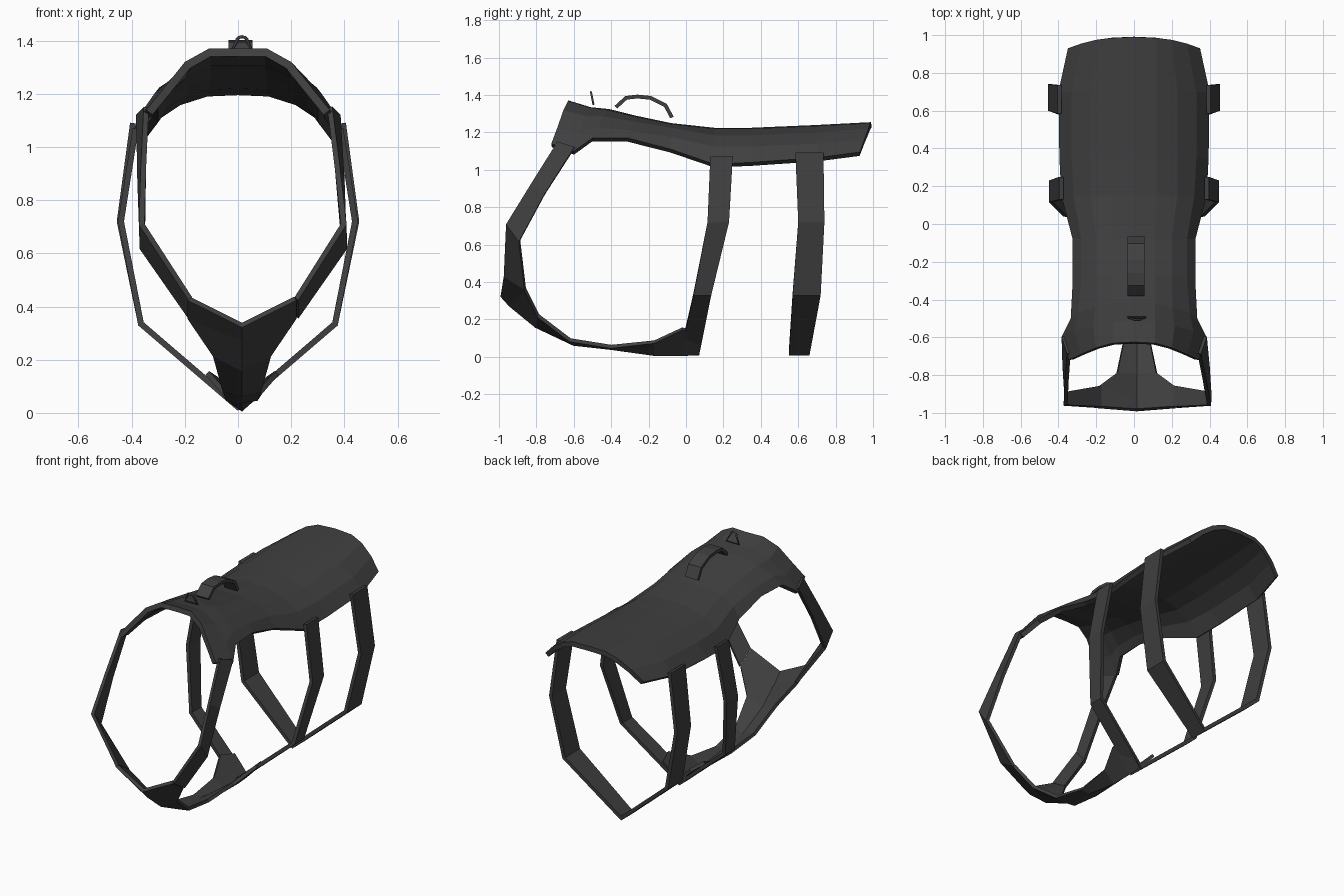
import bpy
import math

webbing = bpy.data.materials.new("charcoal_webbing")
webbing.diffuse_color = (0.05, 0.05, 0.05, 1)


def sheet(name, rows, thickness, offset=0):
    """Flat-faced sheet lofted through rows of points, then thickened."""
    n = len(rows[0])
    verts = [p for r in rows for p in r]
    faces = [(i * n + j, i * n + j + 1, (i + 1) * n + j + 1, (i + 1) * n + j)
             for i in range(len(rows) - 1) for j in range(n - 1)]
    me = bpy.data.meshes.new(name)
    me.from_pydata(verts, [], faces)
    me.materials.append(webbing)
    ob = bpy.data.objects.new(name, me)
    bpy.context.collection.objects.link(ob)
    mod = ob.modifiers.new("thickness", 'SOLIDIFY')
    mod.thickness = thickness
    mod.offset = offset
    mod.use_even_offset = True
    return ob


def mirrored(half):
    """Row from the centre outwards -> full row from left to right."""
    return [(-x, y, z) for x, y, z in reversed(half[1:])] + list(half)


# Back saddle: half sections from neck to tail
saddle = [
    [(0, -.625, 1.37), (.11, -.63, 1.37), (.20, -.655, 1.32), (.28, -.69, 1.22), (.345, -.72, 1.14)],
    [(0, -.51, 1.335), (.11, -.52, 1.335), (.215, -.54, 1.29), (.315, -.57, 1.20), (.385, -.60, 1.10)],
    [(0, -.41, 1.325), (.11, -.42, 1.32), (.205, -.44, 1.285), (.295, -.47, 1.225), (.335, -.50, 1.17)],
    [(0, -.27, 1.29), (.11, -.27, 1.285), (.20, -.28, 1.26), (.28, -.29, 1.21), (.325, -.31, 1.17)],
    [(0, -.08, 1.25), (.11, -.08, 1.245), (.20, -.08, 1.225), (.28, -.08, 1.175), (.325, -.08, 1.11)],
    [(0, .15, 1.225), (.12, .15, 1.22), (.23, .15, 1.185), (.32, .15, 1.125), (.385, .15, 1.03)],
    [(0, .35, 1.225), (.12, .35, 1.22), (.23, .35, 1.185), (.33, .35, 1.125), (.395, .35, 1.04)],
    [(0, .70, 1.24), (.12, .70, 1.235), (.23, .70, 1.20), (.33, .70, 1.14), (.40, .70, 1.065)],
    [(0, .99, 1.255), (.12, .985, 1.25), (.20, .975, 1.22), (.28, .955, 1.165), (.35, .93, 1.095)],
]
sheet("back_saddle", [mirrored(r) for r in saddle], 0.03, -1)

# Neck straps: front edge / rear edge pairs, shoulder to breastbone
neck = [
    [(.345, -.685, 1.15), (.375, -.595, 1.12)],
    [(.365, -.83, .92), (.38, -.755, .87)],
    [(.38, -.96, .71), (.38, -.89, .62)],
    [(.20, -.97, .43), (.20, -.86, .36)],
]
for side, s in (("left", -1), ("right", 1)):
    rows = [[(s * x + .02 * min(1, (1.15 - z) * 2), y, z) for x, y, z in r] for r in neck]
    sheet(side + "_neck_strap", rows, 0.02)

# Chest bib: centre ridge and its edge, running back under the belly
bib = [
    [(0, -.985, .33), (.20, -.97, .43)],
    [(0, -.94, .28), (.20, -.86, .36)],
    [(0, -.80, .165), (.105, -.79, .22)],
    [(0, -.60, .07), (.07, -.62, .09)],
    [(0, -.40, .048), (.055, -.40, .055)],
    [(0, -.17, .018), (.07, -.17, .08)],
    [(0, -.02, .018), (.13, -.02, .15)],
    [(0, .07, .025), (.10, .08, .13)],
]
sheet("chest_bib", [[(x + .015, y, z) for x, y, z in mirrored(r)] for r in bib], 0.02)

# Girth straps: (half width, front y, rear y, z)
girths = {
    "front_girth_strap": [(.385, .13, .25, 1.07), (.44, .115, .23, .72),
                          (.365, .04, .135, .335), (.0, -.03, .07, .022)],
    "rear_girth_strap": [(.395, .585, .735, 1.09), (.445, .60, .74, .72),
                         (.365, .57, .72, .335), (.0, .55, .66, .022)],
}
for name, pts in girths.items():
    loop = [(-x, a, b, z) for x, a, b, z in pts] + list(reversed(pts[:-1]))
    sheet(name, [[(x, a, z), (x, b, z)] for x, a, b, z in loop], 0.022)

# Lift handle arching over the saddle
arch = [(-.375, 1.335), (-.32, 1.385), (-.26, 1.392), (-.19, 1.385), (-.11, 1.345), (-.075, 1.28)]
sheet("lift_handle", [[(-.035, y, z), (.055, y, z)] for y, z in arch], 0.02)

# Leash ring: rounded triangular wire loop
curve = bpy.data.curves.new("leash_ring", 'CURVE')
curve.dimensions = '3D'
curve.bevel_depth = 0.006
curve.bevel_resolution = 1
outline = [(-.045, 1.35), (.045, 1.35)]
outline += [(.022 * math.cos(a), 1.393 + .022 * math.sin(a))
            for a in (math.pi * k / 6 for k in range(7))]
spline = curve.splines.new('POLY')
spline.points.add(len(outline) - 1)
for p, (x, z) in zip(spline.points, outline):
    p.co = (x + .015, -.495 - (z - 1.35) * .2, z, 1)
spline.use_cyclic_u = True
curve.materials.append(webbing)
bpy.context.collection.objects.link(bpy.data.objects.new("leash_ring", curve))
